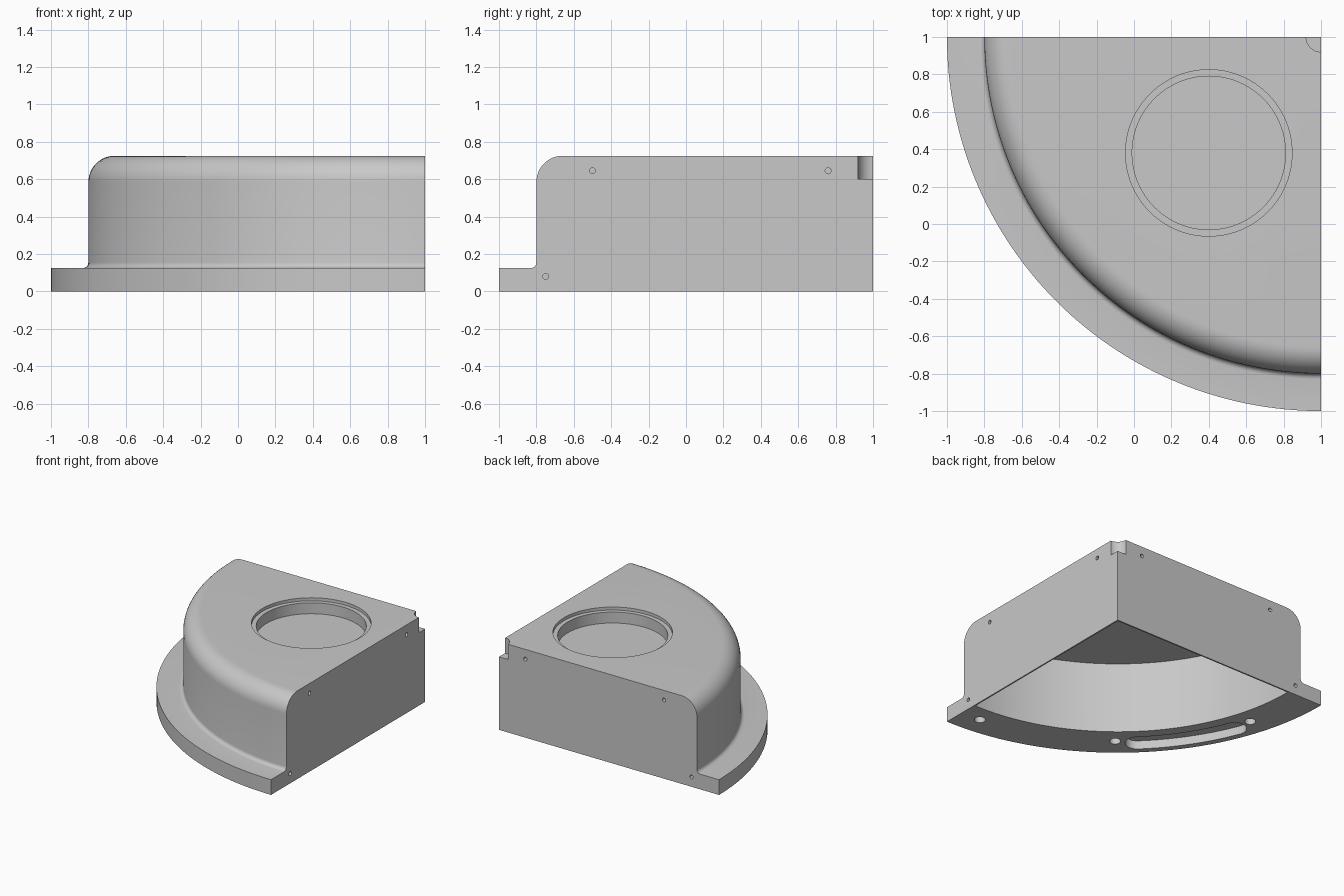
import bpy, bmesh
from math import sin, cos, pi, radians
from mathutils import Matrix, Vector

old = bpy.data.objects.get("Cube")
if old:
    bpy.data.objects.remove(old, do_unlink=True)

grey = bpy.data.materials.new("plain grey")
grey.use_nodes = True
GREY = (0.58, 0.58, 0.58, 1)
grey.diffuse_color = GREY
grey.node_tree.nodes["Principled BSDF"].inputs["Base Color"].default_value = GREY


def finish(name, bm):
    bmesh.ops.recalc_face_normals(bm, faces=bm.faces)
    mesh = bpy.data.meshes.new(name)
    bm.to_mesh(mesh)
    bm.free()
    mesh.materials.append(grey)
    ob = bpy.data.objects.new(name, mesh)
    bpy.context.collection.objects.link(ob)
    return ob


def arc(cx, cz, r, a0, a1, n):
    """Points of a circular arc, angles in degrees."""
    angles = [radians(a0 + (a1 - a0) * i / n) for i in range(n + 1)]
    return [(cx + r * cos(a), cz + r * sin(a)) for a in angles]


def quarter_lathe(name, profile, corner, steps=64):
    """Solid quarter turn of a (radius, z) profile around a vertical axis."""
    bm = bmesh.new()
    rows = []
    for i in range(steps + 1):
        a = pi + pi / 2 * i / steps
        rows.append([bm.verts.new((corner + r * cos(a), corner + r * sin(a), z))
                     for r, z in profile])
    for p, q in zip(rows, rows[1:]):
        for k in range(len(profile) - 1):
            bm.faces.new((p[k], p[k + 1], q[k + 1], q[k]))
    bm.faces.new(rows[0])
    bm.faces.new(rows[-1])
    bmesh.ops.remove_doubles(bm, verts=bm.verts, dist=1e-5)
    return finish(name, bm)


def cylinder(name, centre, r, depth, axis="Z", segments=32):
    turn = {"X": Matrix.Rotation(pi / 2, 4, "Y"),
            "Y": Matrix.Rotation(pi / 2, 4, "X"), "Z": Matrix()}[axis]
    bm = bmesh.new()
    bmesh.ops.create_cone(bm, cap_ends=True, segments=segments, radius1=r, radius2=r,
                          depth=depth, matrix=Matrix.Translation(centre) @ turn)
    return finish(name, bm)


def prism(name, outline, z0, z1):
    bm = bmesh.new()
    face = bm.faces.new([bm.verts.new((x, y, z0)) for x, y in outline])
    top = bmesh.ops.extrude_face_region(bm, geom=[face])["geom"]
    bmesh.ops.translate(bm, vec=(0, 0, z1 - z0),
                        verts=[v for v in top if isinstance(v, bmesh.types.BMVert)])
    return finish(name, bm)


def cut(body, cutter):
    cutter.hide_render = True
    mod = body.modifiers.new("cut", "BOOLEAN")
    mod.operation, mod.solver, mod.object = "DIFFERENCE", "EXACT", cutter
    bpy.context.view_layer.objects.active = body
    bpy.ops.object.modifier_apply(modifier=mod.name)
    bpy.data.objects.remove(cutter, do_unlink=True)


# Quarter-round housing with foot flange and rounded shoulder
TOP, FLANGE = 0.725, 0.125
profile = [(0, 0), (2, 0), (2, FLANGE)]
profile += arc(1.83, FLANGE + 0.03, 0.03, 270, 180, 5)
profile += arc(1.66, TOP - 0.14, 0.14, 0, 90, 12)
profile += [(0, TOP)]
body = quarter_lathe("quarter_housing", profile, 1)

# Hollow underside with thin flat side walls
WALL = 0.012
cavity = [(0, -0.1), (1.68 - WALL, -0.1), (1.68 - WALL, 0.59), (0, 0.59)]
cut(body, quarter_lathe("cavity_cutter", cavity, 1 - WALL))

# Stepped round recess in the top
for r, depth in ((0.445, 0.025), (0.41, 0.115)):
    cut(body, cylinder("recess_cutter", (0.4, 0.38, TOP - depth + 0.1), r, 0.2, "Z", 96))

# Corner notch
cut(body, cylinder("notch_cutter", (1, 1, 0.75), 0.08, 0.3, "Z", 48))

# Small pin holes, the same on both flat sides
for s, z in ((-0.5, 0.645), (0.76, 0.645), (-0.75, 0.08)):
    cut(body, cylinder("pin_hole_cutter", (1, s, z), 0.016, 0.14, "X", 20))
    cut(body, cylinder("pin_hole_cutter", (s, 1, z), 0.016, 0.14, "Y", 20))


def on_ring(r, deg):
    """Point at a radius from the corner, angle measured from the front."""
    a = radians(deg)
    return Vector((1 - r * sin(a), 1 - r * cos(a)))


# Screw holes under the flange
for deg in (5.4, 39.4, 73.1):
    x, y = on_ring(1.828, deg)
    cut(body, cylinder("screw_hole_cutter", (x, y, 0), 0.042, 0.16))

# Curved slot with round ends under the flange
MID, HALF, A0, A1 = 1.86, 0.09, 44.5, 68.3
outline = [on_ring(MID + HALF, A0 + (A1 - A0) * i / 16) for i in range(17)]
for end, sign in ((A1, 1), (A0, -1)):
    out = (on_ring(MID + 1, end) - on_ring(MID, end)) * HALF
    along = Vector((out.y, -out.x))
    if along.dot(on_ring(MID, end + sign) - on_ring(MID, end)) < 0:
        along = -along
    outline += [on_ring(MID, end) + out * cos(t) * sign + along * sin(t)
                for t in [pi * i / 12 for i in range(1, 12)]]
    if sign == 1:
        outline += [on_ring(MID - HALF, A1 + (A0 - A1) * i / 16) for i in range(17)]
cut(body, prism("slot_cutter", outline, -0.1, 0.07))

# Smooth curved faces, keep sharp edges
bpy.ops.object.select_all(action="DESELECT")
body.select_set(True)
bpy.context.view_layer.objects.active = body
bpy.ops.object.shade_smooth_by_angle(angle=radians(30))
